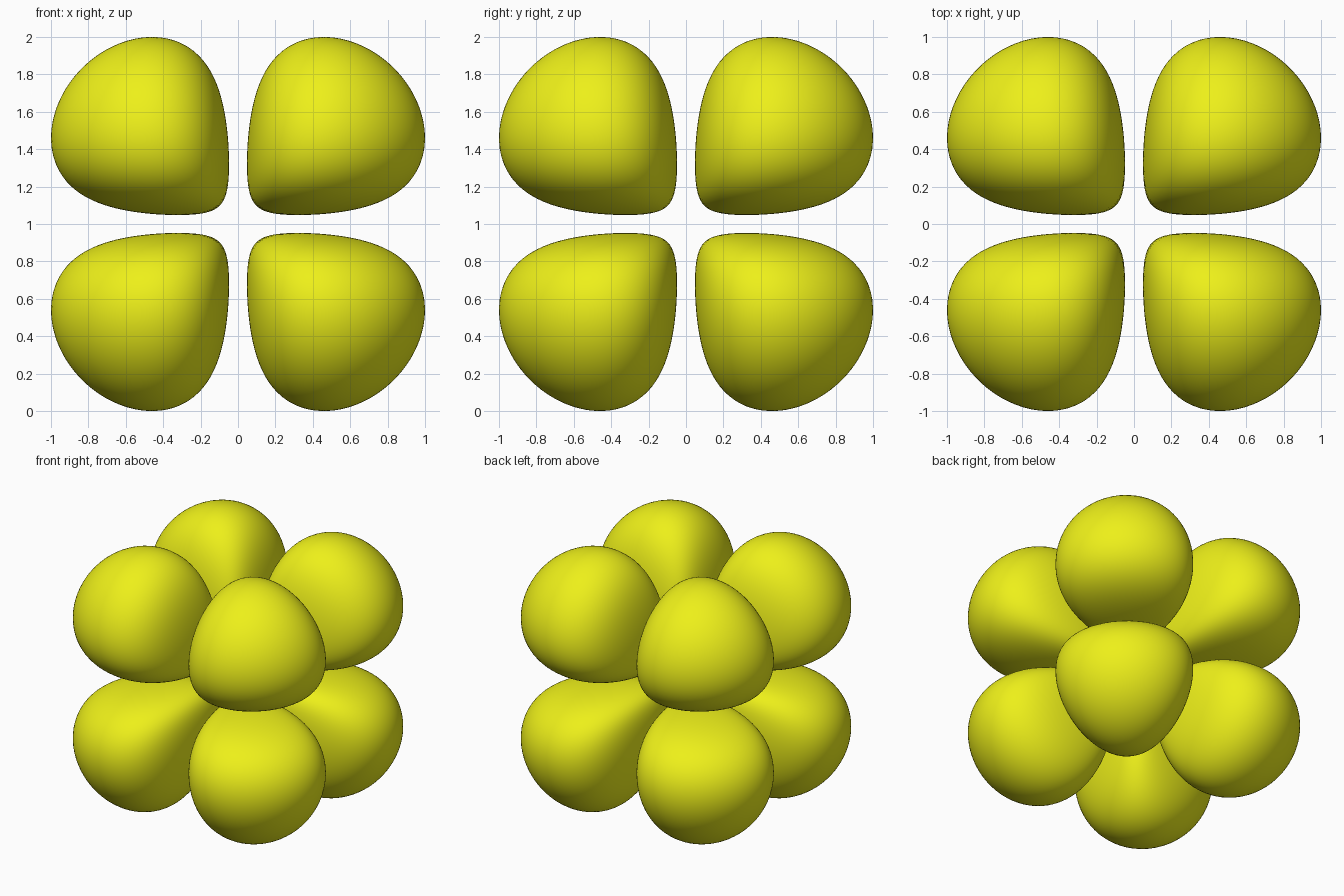
import bpy, bmesh, math
from mathutils import Vector

if "Cube" in bpy.data.objects:
    bpy.data.objects.remove(bpy.data.objects["Cube"])

# Each lobe is a level surface of ln(xyz) - K * r^P in one octant
P = 1.25
TIP = Vector((0.46, 0.46, 1.0))            # highest point of the lobe
K = TIP.length ** (2 - P) / (P * TIP.x ** 2)


def field(v):
    if min(v) <= 0:
        return -1e9
    return math.log(v.x * v.y * v.z) - K * v.length ** P


LEVEL = field(TIP)
CORE = Vector((0.44, 0.44, 0.44))          # inside point the rays start from


def surface_point(direction):
    lo, hi = 0.0, 1.5
    for _ in range(24):
        mid = (lo + hi) / 2
        if field(CORE + direction * mid) > LEVEL:
            lo = mid
        else:
            hi = mid
    return CORE + direction * lo


# One lobe: a sphere pushed out to the level surface
bm = bmesh.new()
bmesh.ops.create_icosphere(bm, subdivisions=5, radius=1)
for v in bm.verts:
    v.co = surface_point(v.co.normalized())
for f in bm.faces:
    f.smooth = True
bmesh.ops.recalc_face_normals(bm, faces=bm.faces)
mesh = bpy.data.meshes.new("lobes")
bm.to_mesh(mesh)
bm.free()

lobes = bpy.data.objects.new("lobes", mesh)
bpy.context.collection.objects.link(lobes)
lobes.location.z = 1

# Mirror into all eight octants
mirror = lobes.modifiers.new("octants", 'MIRROR')
mirror.use_axis = (True, True, True)
mirror.use_mirror_merge = False

# Yellow
yellow = bpy.data.materials.new("yellow")
yellow.diffuse_color = (0.85, 0.87, 0.01, 1)
yellow.use_nodes = True
yellow.node_tree.nodes["Principled BSDF"].inputs["Base Color"].default_value = yellow.diffuse_color
mesh.materials.append(yellow)
